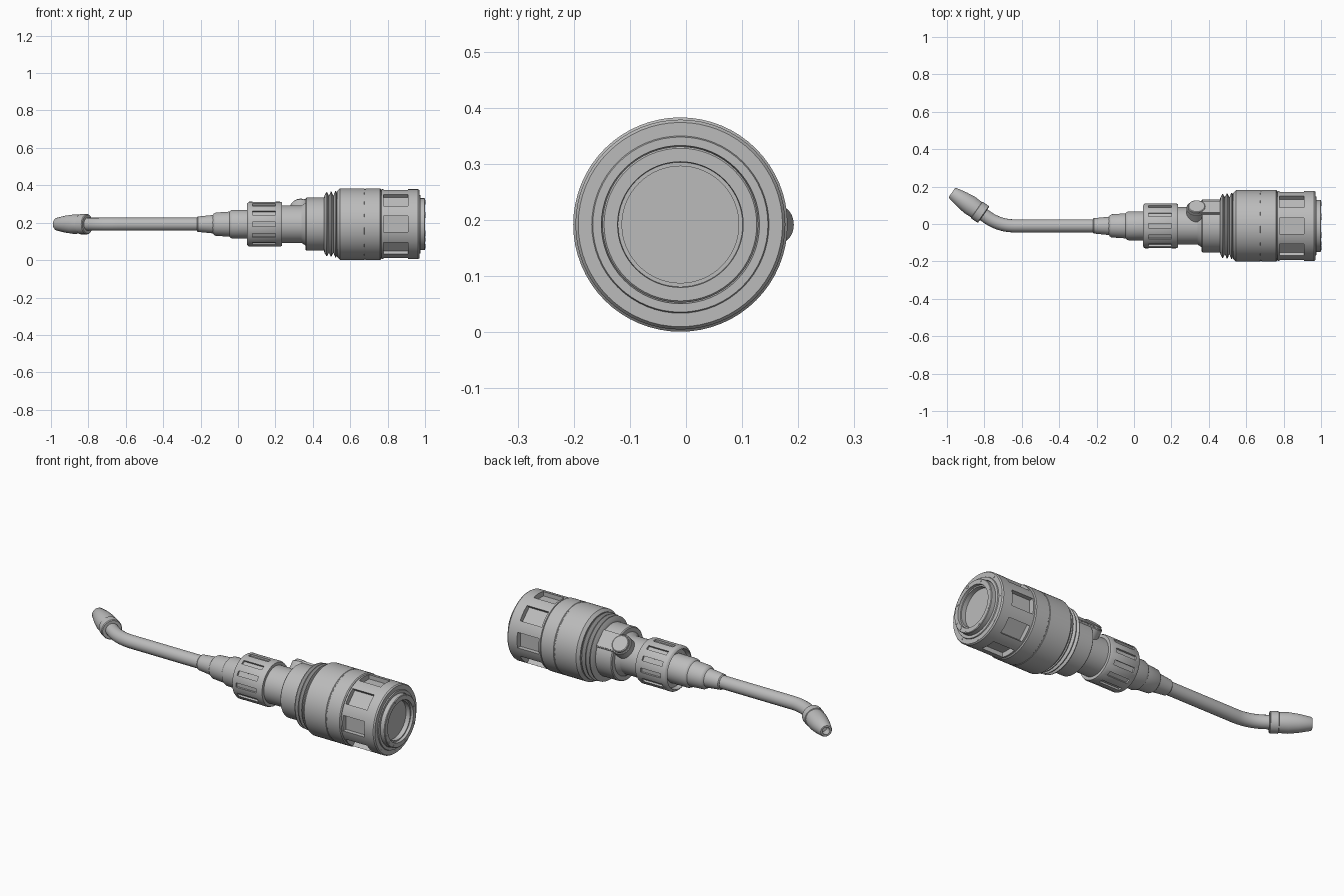
import bpy, bmesh
from math import pi, sin, cos, radians
from mathutils import Matrix, Vector

if "Cube" in bpy.data.objects:
    bpy.data.objects.remove(bpy.data.objects["Cube"])

AXIS = Vector((0, -0.01, 0.192))       # centre line of the tool, along x
ALONG_X = Matrix.Rotation(pi / 2, 4, 'Y')

grey = bpy.data.materials.new("satin grey")
grey.use_nodes = True
grey.diffuse_color = (0.5, 0.5, 0.5, 1)
grey.node_tree.nodes["Principled BSDF"].inputs["Base Color"].default_value = (0.5, 0.5, 0.5, 1)


def finish(name, bm, matrix, smooth=True):
    """Turn a bmesh into a grey object placed by matrix."""
    bmesh.ops.transform(bm, matrix=matrix, verts=bm.verts)
    bmesh.ops.recalc_face_normals(bm, faces=bm.faces)
    mesh = bpy.data.meshes.new(name)
    bm.to_mesh(mesh)
    bm.free()
    mesh.materials.append(grey)
    obj = bpy.data.objects.new(name, mesh)
    bpy.context.collection.objects.link(obj)
    if smooth:
        shade(obj)
    return obj


def shade(obj):
    bpy.ops.object.select_all(action='DESELECT')
    obj.select_set(True)
    bpy.context.view_layer.objects.active = obj
    bpy.ops.object.shade_smooth_by_angle(angle=radians(30))


def lathe(name, profile, matrix=None, steps=64):
    """Spin (distance, radius) points about an axis; the ends close on it."""
    bm = bmesh.new()
    pts = [(profile[0][0], 0)] + profile + [(profile[-1][0], 0)]
    verts = [bm.verts.new((r, 0, d)) for d, r in pts]
    edges = [bm.edges.new(pair) for pair in zip(verts, verts[1:])]
    bmesh.ops.spin(bm, geom=verts + edges, cent=(0, 0, 0), axis=(0, 0, 1),
                   angle=2 * pi, steps=steps)
    bmesh.ops.remove_doubles(bm, verts=bm.verts, dist=1e-5)
    return finish(name, bm, matrix or Matrix.Translation(AXIS) @ ALONG_X)


def box_ring(name, count, x0, x1, width, r0, r1):
    """Ring of boxes around the axis, used as a cutter."""
    bm = bmesh.new()
    for i in range(count):
        place = (Matrix.Rotation(2 * pi * i / count, 4, 'X')
                 @ Matrix.Translation(((x0 + x1) / 2, 0, (r0 + r1) / 2))
                 @ Matrix.Diagonal((x1 - x0, width, r1 - r0, 1)))
        bmesh.ops.create_cube(bm, size=1, matrix=place)
    return finish(name, bm, Matrix.Translation(AXIS), smooth=False)


def cut(obj, cutter):
    mod = obj.modifiers.new("cut", 'BOOLEAN')
    mod.operation, mod.solver, mod.object = 'DIFFERENCE', 'EXACT', cutter
    bpy.context.view_layer.objects.active = obj
    bpy.ops.object.modifier_apply(modifier=mod.name)
    bpy.data.objects.remove(cutter)
    shade(obj)


def screw_ring(name, count, start, ring, radius, x):
    """Ring of small slightly proud screw heads on the end face."""
    bm = bmesh.new()
    for i in range(count):
        a = start + 2 * pi * i / count
        place = Matrix.Translation((x, ring * cos(a), ring * sin(a))) @ ALONG_X
        bmesh.ops.create_cone(bm, cap_ends=True, segments=16, radius1=radius,
                              radius2=radius, depth=0.008, matrix=place)
    return finish(name, bm, Matrix.Translation(AXIS))


# Bent tube: straight run, then an arc toward +y
bend, bend_x, bend_r = radians(35), -0.64, 0.25
path = [(-0.1, 0)] + [(bend_x - bend_r * sin(bend * i / 12),
                       bend_r * (1 - cos(bend * i / 12))) for i in range(13)]
heading = Vector((-cos(bend), sin(bend), 0))
end = Vector((*path[-1], 0))
path.append((end + heading * 0.06)[:2])
curve = bpy.data.curves.new("bent_tube", 'CURVE')
curve.dimensions = '3D'
curve.bevel_depth, curve.bevel_resolution = 0.035, 6
curve.use_fill_caps = True
curve.materials.append(grey)
spline = curve.splines.new('POLY')
spline.points.add(len(path) - 1)
for p, (x, y) in zip(spline.points, path):
    p.co = (x, y, 0, 1)
    p.radius = 1
tube = bpy.data.objects.new("bent_tube", curve)
tube.location = AXIS
bpy.context.collection.objects.link(tube)

# Nozzle with collar and bored tip
tip_frame = (Matrix.Translation(AXIS + end + heading * 0.025)
             @ heading.to_track_quat('Z', 'Y').to_matrix().to_4x4())
lathe("nozzle", [(0, 0.05), (0.004, 0.054), (0.044, 0.054), (0.046, 0.05),
                 (0.09, 0.052), (0.14, 0.046), (0.2, 0.034), (0.207, 0.029),
                 (0.207, 0.02), (0.17, 0.018)], tip_frame, 40)

# Stepped strain relief
lathe("stepped_sleeve", [(-0.22, 0.036), (-0.215, 0.041), (-0.135, 0.049),
                         (-0.13, 0.056), (-0.12, 0.062), (-0.045, 0.067),
                         (-0.04, 0.073), (-0.03, 0.077), (0.08, 0.077)])

# Grip nut with slots
nut = lathe("grip_nut", [(0.07, 0.1), (0.047, 0.106), (0.053, 0.116), (0.06, 0.12),
                         (0.225, 0.12), (0.235, 0.116), (0.235, 0.09)])
cut(nut, box_ring("slot_cutter", 12, 0.078, 0.2, 0.024, 0.109, 0.14))

# Neck, flange and threaded ridges
lathe("neck", [(0.2, 0.1), (0.34, 0.1), (0.362, 0.115), (0.4, 0.115)])
lathe("flange", [(0.362, 0.1), (0.362, 0.137), (0.367, 0.142), (0.47, 0.142)])
ridges = [(0.46, 0.142)]
for i in range(3):
    x = 0.462 + 0.024 * i
    ridges += [(x, 0.152), (x + 0.01, 0.171 + 0.003 * i), (x + 0.014, 0.171 + 0.003 * i)]
lathe("threaded_ridges", ridges + [(0.535, 0.155), (0.56, 0.155)])

# Main barrel with fine seams
lathe("barrel", [(0.53, 0.15), (0.53, 0.176), (0.545, 0.191), (0.675, 0.191),
                 (0.677, 0.189), (0.681, 0.189), (0.683, 0.191), (0.76, 0.191),
                 (0.765, 0.186), (0.765, 0.1)])

# End cap with pockets and a raised, recessed lens ring
cap = lathe("end_cap", [(0.755, 0.16), (0.768, 0.187), (0.963, 0.187), (0.97, 0.182),
                        (0.97, 0.158), (0.975, 0.156), (0.975, 0.141), (0.965, 0.139),
                        (0.997, 0.139), (1.0, 0.136), (1.0, 0.112), (0.985, 0.111),
                        (0.985, 0.104), (0.96, 0.104)])
cut(cap, box_ring("pocket_cutter", 8, 0.777, 0.908, 0.086, 0.158, 0.25))
screw_ring("outer_screws", 8, 0, 0.172, 0.008, 0.967)
screw_ring("inner_screws", 8, radians(18.5), 0.128, 0.008, 0.9975)
screw_ring("locating_pin", 1, radians(221), 0.125, 0.01, 0.9975)

# Side switch: block and round button, facing up and back
side = Matrix.Translation(AXIS) @ Matrix.Rotation(radians(-45), 4, 'X')
bm = bmesh.new()
bmesh.ops.create_cube(bm, size=1, matrix=Matrix.Translation((0.4, 0, 0.11))
                      @ Matrix.Diagonal((0.13, 0.096, 0.07, 1)))
bmesh.ops.bevel(bm, geom=bm.edges[:], offset=0.004, segments=2, affect='EDGES')
finish("switch_block", bm, side)
lathe("switch_button", [(0.06, 0.055), (0.134, 0.055), (0.138, 0.052), (0.138, 0.047),
                        (0.147, 0.046), (0.15, 0.042)],
      side @ Matrix.Translation((0.335, 0, 0)), 32)
